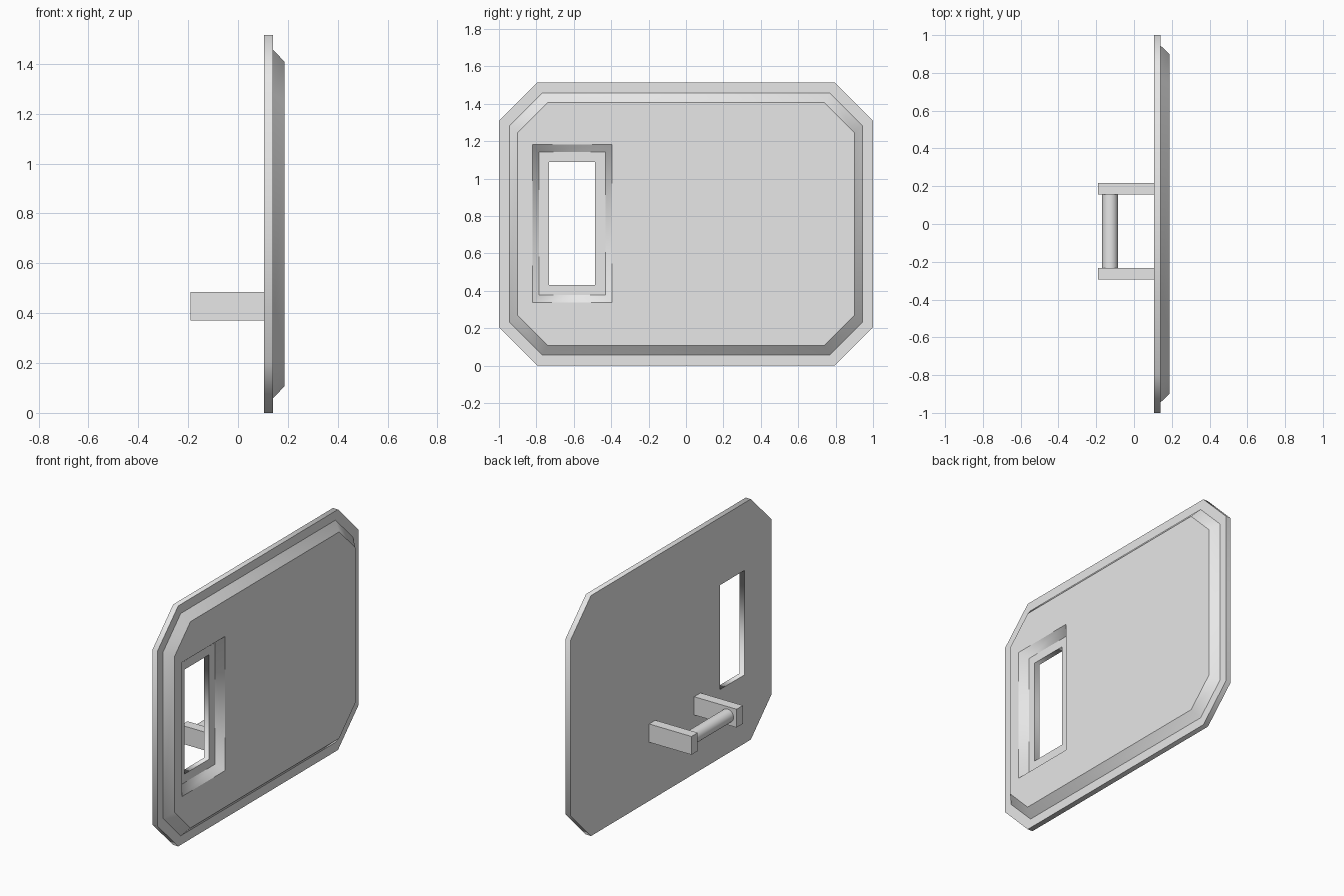
import bpy
import bmesh
from mathutils import Matrix

if "Cube" in bpy.data.objects:
    bpy.data.objects.remove(bpy.data.objects["Cube"], do_unlink=True)

# One plain grey for every part
grey = bpy.data.materials.new("light_grey")
grey.use_nodes = True
colour = (0.8, 0.8, 0.8, 1)
grey.diffuse_color = colour
grey.node_tree.nodes["Principled BSDF"].inputs["Base Color"].default_value = colour

BACK, RIM, FACE = 0.105, 0.14, 0.187   # depth levels of the door along x
MID_Z = 0.7575


def finish(bm, name):
    bmesh.ops.recalc_face_normals(bm, faces=bm.faces)
    mesh = bpy.data.meshes.new(name)
    bm.to_mesh(mesh)
    bm.free()
    mesh.materials.append(grey)
    obj = bpy.data.objects.new(name, mesh)
    bpy.context.collection.objects.link(obj)
    return obj


def octagon(bm, x, half_y, half_z, cut):
    """Ring of a rectangle with cut corners, centred on the door."""
    a, b = half_y - cut, half_z - cut
    pts = [(a, half_z), (half_y, b), (half_y, -b), (a, -half_z),
           (-a, -half_z), (-half_y, -b), (-half_y, b), (-a, half_z)]
    return [bm.verts.new((x, y, MID_Z + z)) for y, z in pts]


def rectangle(bm, x, y0, y1, z0, z1):
    return [bm.verts.new((x, y, z)) for y, z in
            [(y0, z0), (y1, z0), (y1, z1), (y0, z1)]]


def loft(bm, ring_a, ring_b, smooth=True):
    """Band of quads between two rings; its rims stay sharp."""
    n = len(ring_a)
    for i in range(n):
        j = (i + 1) % n
        face = bm.faces.new((ring_a[i], ring_a[j], ring_b[j], ring_b[i]))
        face.smooth = smooth
    for ring in (ring_a, ring_b):
        for i in range(n):
            bm.edges.get((ring[i], ring[(i + 1) % n])).smooth = False


def fill_with_hole(bm, outer, inner):
    """Flat face between an outline and a hole."""
    edges = [bm.edges.get((r[i], r[(i + 1) % len(r)]))
             for r in (outer, inner) for i in range(len(r))]
    bmesh.ops.triangle_fill(bm, edges=edges, use_beauty=True)


# Door: thin plate, bevelled raised panel, recessed window opening
bm = bmesh.new()
plate_back = octagon(bm, BACK, 1.0, MID_Z, 0.205)
plate_front = octagon(bm, RIM, 1.0, MID_Z, 0.205)
panel_base = octagon(bm, RIM, 0.945, 0.70, 0.175)
panel_top = octagon(bm, FACE, 0.90, 0.65, 0.16)
recess_top = rectangle(bm, FACE, -0.822, -0.395, 0.338, 1.183)
recess_floor = rectangle(bm, RIM, -0.786, -0.43, 0.378, 1.143)
window_front = rectangle(bm, RIM, -0.732, -0.487, 0.432, 1.09)
window_back = rectangle(bm, BACK, -0.732, -0.487, 0.432, 1.09)

loft(bm, plate_back, plate_front)
loft(bm, plate_front, panel_base, smooth=False)
loft(bm, panel_base, panel_top)
loft(bm, recess_top, recess_floor)
loft(bm, recess_floor, window_front, smooth=False)
loft(bm, window_front, window_back)
fill_with_hole(bm, panel_top, recess_top)
fill_with_hole(bm, plate_back, window_back)
finish(bm, "door_panel")


# Handle arms on the back of the door
def box(name, lo, hi):
    bm = bmesh.new()
    bmesh.ops.create_cube(bm, size=1)
    for v in bm.verts:
        v.co = [lo[i] if v.co[i] < 0 else hi[i] for i in range(3)]
    return finish(bm, name)


box("handle_arm_back", (-0.19, 0.155, 0.37), (BACK, 0.217, 0.485))
box("handle_arm_front", (-0.19, -0.295, 0.37), (BACK, -0.232, 0.485))

# Round grip between the arms
bm = bmesh.new()
bmesh.ops.create_cone(bm, cap_ends=True, segments=32, radius1=0.042,
                      radius2=0.042, depth=0.387,
                      matrix=Matrix.Translation((-0.127, -0.0385, 0.428))
                      @ Matrix.Rotation(1.5708, 4, "X"))
for f in bm.faces:
    f.smooth = len(f.verts) == 4
for e in bm.edges:
    if any(len(f.verts) > 4 for f in e.link_faces):
        e.smooth = False
finish(bm, "handle_grip")
